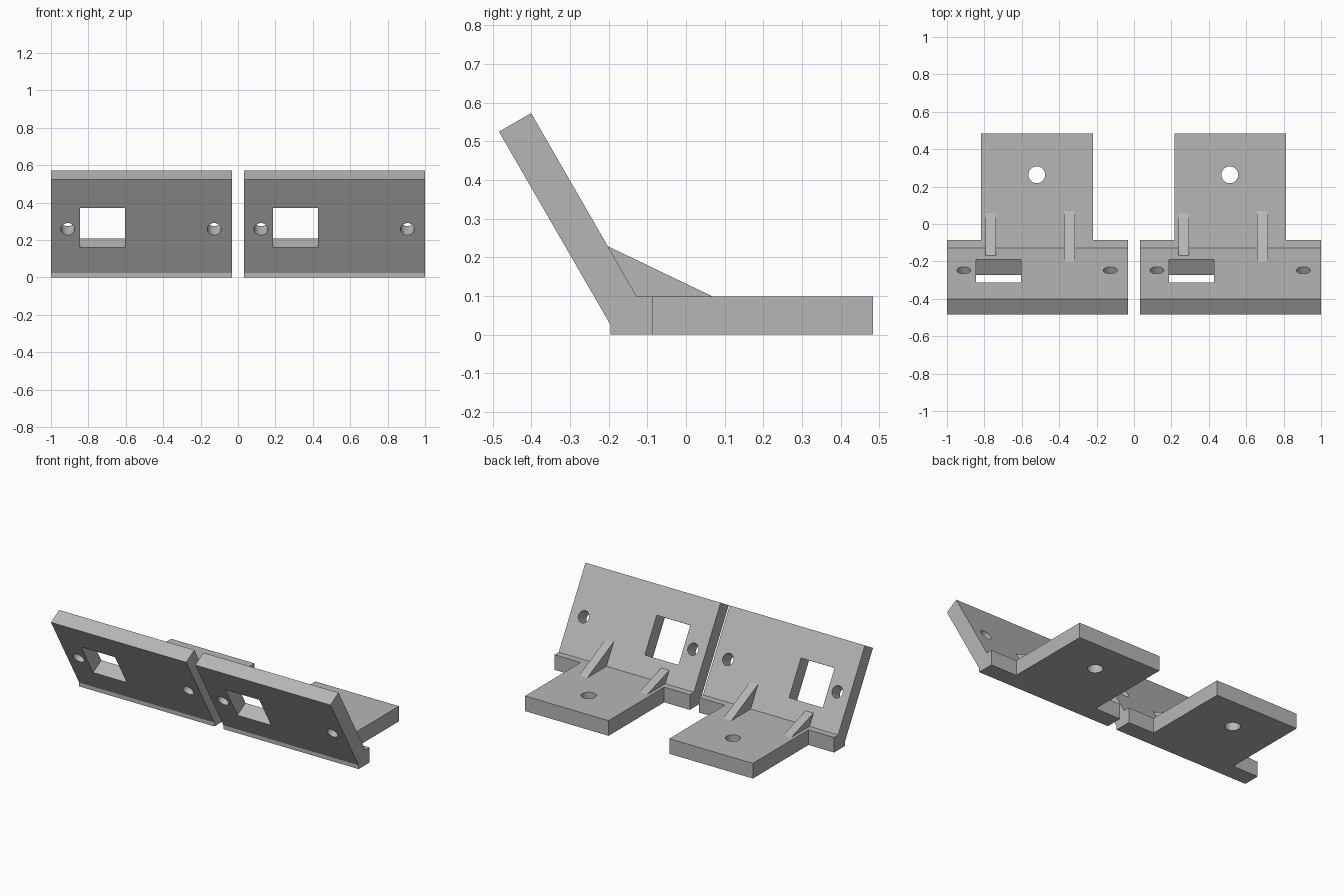
import bpy, bmesh, math
from mathutils import Vector, Matrix

if "Cube" in bpy.data.objects:
    bpy.data.objects.remove(bpy.data.objects["Cube"])

grey = bpy.data.materials.new("light grey")
grey.use_nodes = True
GREY = (0.47, 0.47, 0.47, 1)
grey.diffuse_color = GREY
grey.node_tree.nodes["Principled BSDF"].inputs["Base Color"].default_value = GREY

PITCH = 1.0325                      # spacing of the two brackets
TILT = math.radians(30)             # backplate lean from vertical
FOOT = Vector((0, -0.195, 0.025))   # lower front edge of the leaning face
UP = Vector((0, -math.sin(TILT), math.cos(TILT)))
IN = Vector((0, math.cos(TILT), math.sin(TILT)))
BASE = 0.098                        # base thickness


def finish(name, bm):
    bmesh.ops.recalc_face_normals(bm, faces=bm.faces[:])
    mesh = bpy.data.meshes.new(name)
    bm.to_mesh(mesh)
    bm.free()
    mesh.materials.append(grey)
    obj = bpy.data.objects.new(name, mesh)
    bpy.context.collection.objects.link(obj)
    return obj


def extrude_x(name, profile, x0, x1):
    """Side profile of (y, z) points swept from x0 to x1."""
    bm = bmesh.new()
    face = bm.faces.new([bm.verts.new((x0, y, z)) for y, z in profile])
    out = bmesh.ops.extrude_face_region(bm, geom=[face])
    verts = [v for v in out["geom"] if isinstance(v, bmesh.types.BMVert)]
    bmesh.ops.translate(bm, verts=verts, vec=(x1 - x0, 0, 0))
    return finish(name, bm)


def drill(name, centre, radius, matrix):
    bm = bmesh.new()
    bmesh.ops.create_cone(bm, cap_ends=True, segments=32, radius1=radius,
                          radius2=radius, depth=0.4,
                          matrix=Matrix.Translation(centre) @ matrix)
    return finish(name, bm)


def combine(target, tool, operation):
    mod = target.modifiers.new("combine", "BOOLEAN")
    mod.operation, mod.object, mod.solver = operation, tool, "EXACT"
    graph = bpy.context.evaluated_depsgraph_get()
    mesh = bpy.data.meshes.new_from_object(target.evaluated_get(graph))
    target.modifiers.clear()
    target.data = mesh
    bpy.data.objects.remove(tool)


# Leaning plate with its foot, joined to the base tongue
top = FOOT + UP * 0.577
back = top + IN * 0.096
plate = [(-0.195, 0), FOOT.yz, top.yz, back.yz,
         (-0.127, BASE), (-0.085, BASE), (-0.085, 0)]
bracket = extrude_x("right_bracket", plate, -1, -0.0325)
tongue = [(-0.15, 0), (-0.15, BASE), (0.483, BASE), (0.483, 0)]
combine(bracket, extrude_x("tongue", tongue, -0.817, -0.219), "UNION")

# Square window through the plate
low, high = FOOT + UP * 0.157, FOOT + UP * 0.4
window = [(p + IN * d).yz for p, d in
          ((low, -0.1), (high, -0.1), (high, 0.2), (low, 0.2))]
combine(bracket, extrude_x("window", window, -0.845, -0.604), "DIFFERENCE")

# Screw holes in the plate and in the base
lean = Matrix.Rotation(math.radians(-60), 4, "X")
for x in (-0.91, -0.127):
    centre = FOOT + UP * 0.27 + Vector((x, 0, 0))
    combine(bracket, drill("hole", centre, 0.037, lean), "DIFFERENCE")
combine(bracket, drill("hole", (-0.52, 0.263, 0.05), 0.045, Matrix()), "DIFFERENCE")

# Triangular ribs bracing the plate, short one beside the window
short_rib = [(-0.168, 0.169), (0.06, BASE), (0.06, 0.09), (-0.15, 0.09)]
tall_rib = [(-0.203, 0.229), (0.07, BASE), (0.07, 0.09), (-0.15, 0.09)]
ribs = [extrude_x("right_bracket_short_rib", short_rib, -0.795, -0.738),
        extrude_x("right_bracket_tall_rib", tall_rib, -0.374, -0.316)]

# Second bracket repeats the first
for part in [bracket] + ribs:
    twin = part.copy()
    twin.name = part.name.replace("right", "left")
    twin.location.x = PITCH
    bpy.context.collection.objects.link(twin)
